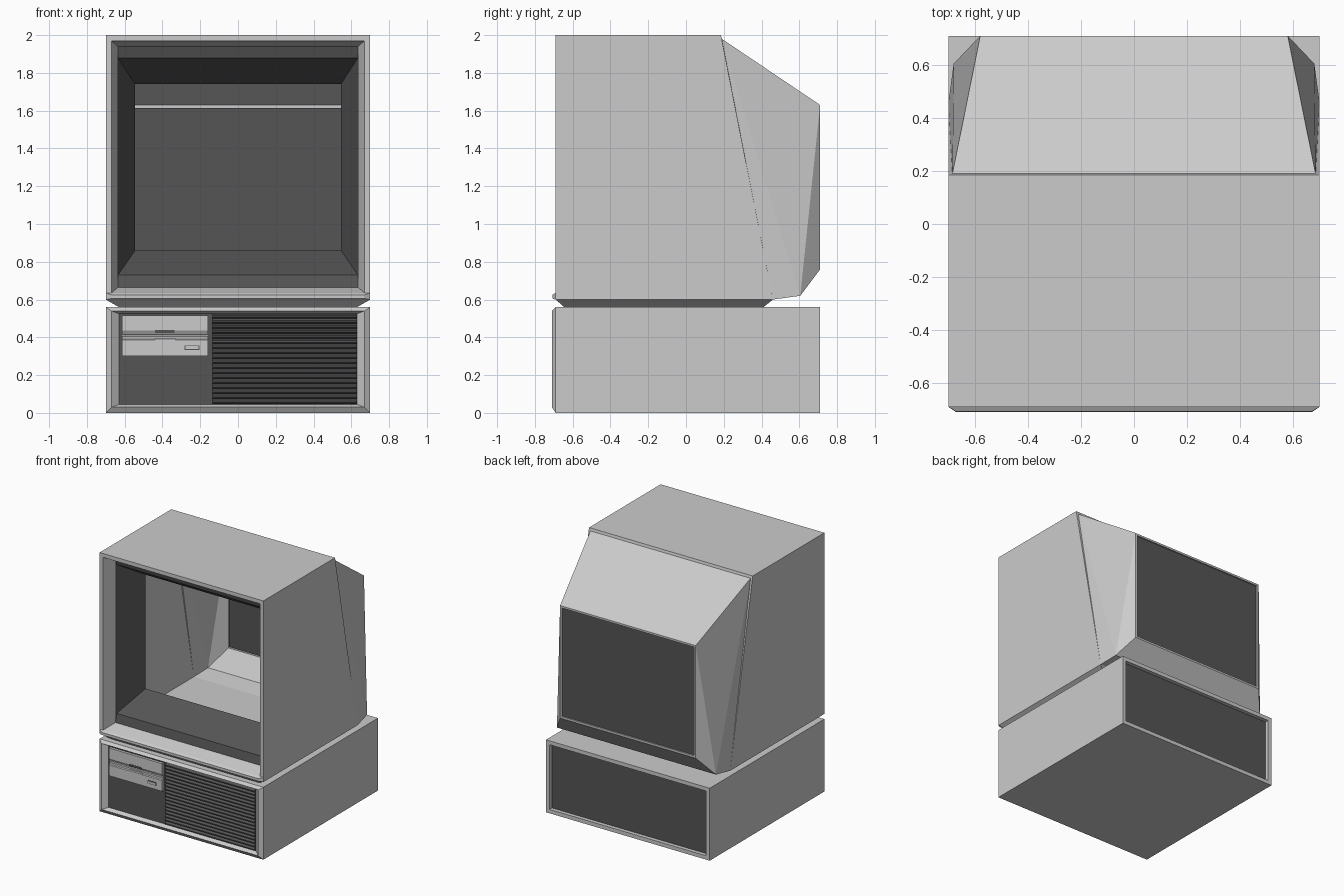
import bpy, bmesh

if "Cube" in bpy.data.objects:
    bpy.data.objects.remove(bpy.data.objects["Cube"])

dark = bpy.data.materials.new("dark_plastic")
dark.diffuse_color = (0.09, 0.09, 0.09, 1)
dark.use_nodes = True
dark.node_tree.nodes["Principled BSDF"].inputs["Base Color"].default_value = dark.diffuse_color


def build(name, polys, mat=None):
    """Weld a list of polygons into one flat-shaded object."""
    bm = bmesh.new()
    for poly in polys:
        bm.faces.new([bm.verts.new(p) for p in poly])
    bmesh.ops.remove_doubles(bm, verts=bm.verts, dist=0.0005)
    bmesh.ops.recalc_face_normals(bm, faces=bm.faces)
    me = bpy.data.meshes.new(name)
    bm.to_mesh(me)
    bm.free()
    ob = bpy.data.objects.new(name, me)
    bpy.context.collection.objects.link(ob)
    if mat:
        me.materials.append(mat)
    return ob


def rect(hx, z0, z1, y):
    return [(-hx, y, z0), (hx, y, z0), (hx, y, z1), (-hx, y, z1)]


def flat(hx, y0, y1, z):
    return [(-hx, y0, z), (hx, y0, z), (hx, y1, z), (-hx, y1, z)]


def loft(*rings):
    """Quads bridging successive four-point rings."""
    return [[a[i], a[(i + 1) % 4], b[(i + 1) % 4], b[i]]
            for a, b in zip(rings, rings[1:]) for i in range(4)]


def mirror(poly):
    return [(-x, y, z) for x, y, z in poly]


def span(a, b):
    return [a, b] + mirror([b, a])


def extrude(name, profile, x0, x1, mat=None):
    """Closed (y, z) profile extruded along x."""
    a = [(x0, y, z) for y, z in profile]
    b = [(x1, y, z) for y, z in profile]
    n = len(a)
    sides = [[a[i], a[(i + 1) % n], b[(i + 1) % n], b[i]] for i in range(n)]
    return build(name, sides + [a, b], mat)


def box(name, x0, x1, y0, y1, z0, z1, mat=None):
    return extrude(name, [(y0, z0), (y1, z0), (y1, z1), (y0, z1)], x0, x1, mat)


# Monitor shell: hollow, tapered toward the back
fb, ft = (0.7, -0.69, 0.6), (0.7, -0.69, 2.0)
low, corner = (0.7, 0.46, 0.6), (0.68, 0.605, 0.62)
back_lo, back_hi = (0.58, 0.71, 0.76), (0.58, 0.71, 1.63)
step, top = (0.685, 0.19, 1.98), (0.7, 0.185, 2.0)
side = [[fb, low, top, ft], [low, corner, step], [low, step, top],
        [corner, back_hi, step], [corner, back_lo, back_hi]]
shell = side + [mirror(p) for p in side]
path = [fb, low, corner, back_lo]
shell += [span(a, b) for a, b in zip(path, path[1:])]
path = [back_hi, step, top, ft]
shell += [span(a, b) for a, b in zip(path, path[1:])]
shell += loft(rect(0.7, 0.6, 2.0, -0.69), rect(0.67, 0.635, 1.97, -0.69),
              rect(0.635, 0.665, 1.94, -0.59))
shell += loft(rect(0.58, 0.76, 1.63, 0.71), rect(0.565, 0.775, 1.615, 0.71),
              rect(0.565, 0.775, 1.615, 0.70))
build("monitor_shell", shell)
build("monitor_back_panel", [rect(0.565, 0.775, 1.615, 0.70)], dark)

# Dark funnel around the open screen
build("screen_bezel", loft(rect(0.635, 0.665, 1.94, -0.59),
                           rect(0.635, 0.73, 1.88, -0.575),
                           rect(0.545, 0.86, 1.74, -0.35)), dark)

# Lip under the screen
lip = loft(rect(0.7, 0.6, 0.635, -0.69), rect(0.67, 0.605, 0.625, -0.708))
build("monitor_front_lip", lip + [rect(0.67, 0.605, 0.625, -0.708)])

# Neck between monitor and base
build("neck", loft(flat(0.7, -0.69, 0.46, 0.6), flat(0.63, -0.645, 0.41, 0.56)))

# Base case with bevelled front rim and recessed back
build("base_case", loft(rect(0.63, 0.045, 0.525, -0.68), rect(0.67, 0.03, 0.54, -0.71),
                        rect(0.7, 0, 0.56, -0.69), rect(0.7, 0, 0.56, 0.71),
                        rect(0.67, 0.03, 0.53, 0.71), rect(0.67, 0.03, 0.53, 0.68)))
build("base_back_panel", [rect(0.67, 0.03, 0.53, 0.68)], dark)
build("base_front_panel", [rect(0.63, 0.045, 0.525, -0.68)], dark)

# Ventilation grille made of sawtooth slats
slats, z0, z1 = 18, 0.046, 0.524
pitch = (z1 - z0) / slats
profile = [(-0.679, z1), (-0.679, z0)]
for i in range(slats):
    z = z0 + i * pitch
    profile += [(-0.684, z + 0.001), (-0.70, z + pitch * 0.35), (-0.70, z + pitch * 0.65)]
extrude("vent_grille", profile, -0.135, 0.629, dark)

# Disk drive faceplate with a horizontal slot
extrude("disk_drive", [(-0.679, 0.302), (-0.70, 0.302), (-0.70, 0.385), (-0.693, 0.39),
                       (-0.693, 0.405), (-0.684, 0.408), (-0.684, 0.414),
                       (-0.69, 0.418), (-0.70, 0.435), (-0.70, 0.516), (-0.679, 0.516)],
        -0.615, -0.158)
extrude("drive_finger_grip", [(-0.685, 0.345), (-0.704, 0.35), (-0.704, 0.39),
                              (-0.698, 0.395), (-0.685, 0.395)], -0.44, -0.33)
box("drive_slot_notch", -0.44, -0.335, -0.702, -0.69, 0.425, 0.44, dark)
box("drive_button_surround", -0.283, -0.205, -0.702, -0.69, 0.332, 0.358, dark)
box("drive_button", -0.278, -0.21, -0.705, -0.69, 0.337, 0.353)
